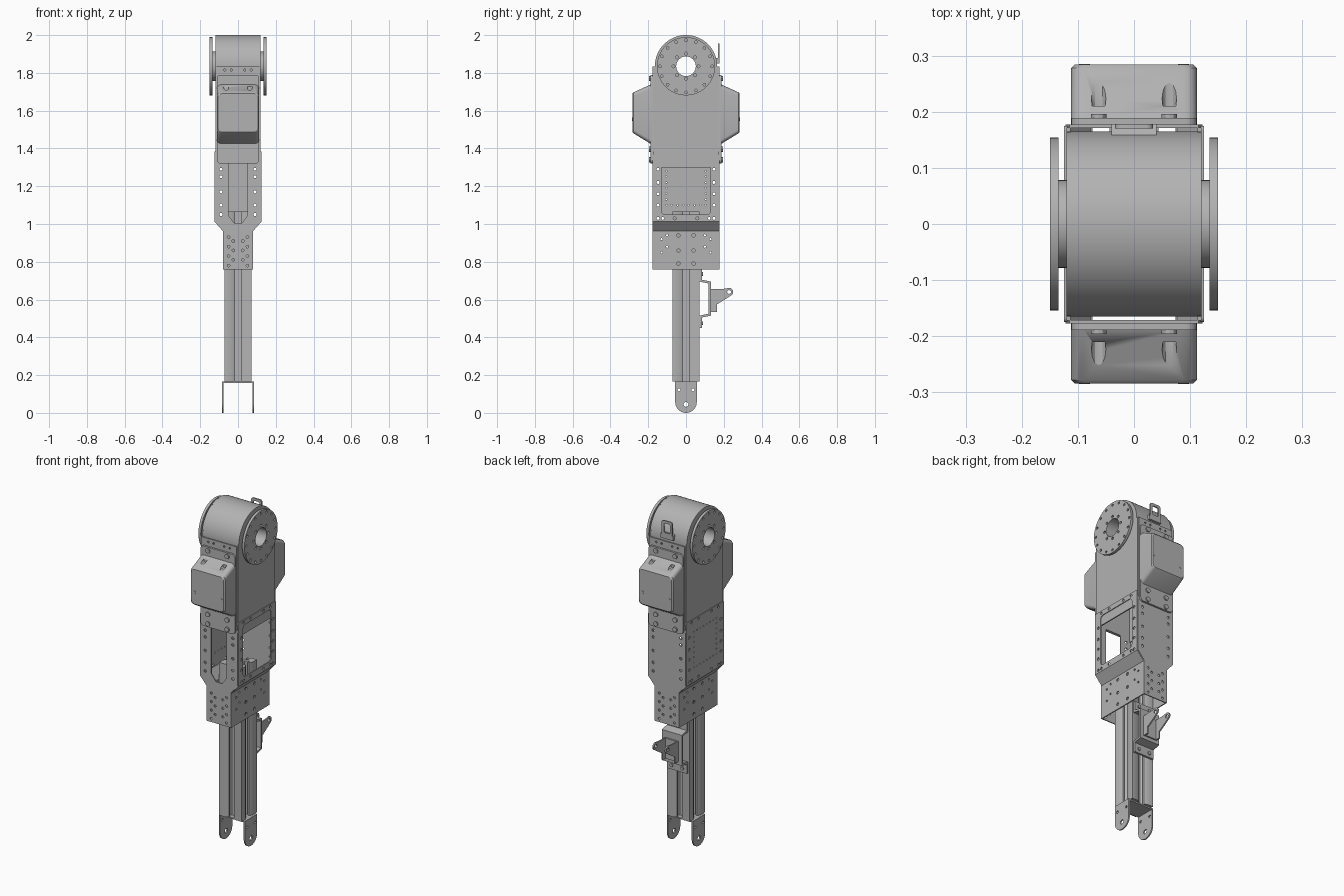
import bpy, bmesh
from math import sin, cos, pi, radians
from mathutils import Matrix

if "Cube" in bpy.data.objects:
    bpy.data.objects.remove(bpy.data.objects["Cube"])

grey = bpy.data.materials.new("machined grey")
grey.use_nodes = True
grey.diffuse_color = (0.45, 0.45, 0.45, 1)
grey.node_tree.nodes["Principled BSDF"].inputs["Base Color"].default_value = grey.diffuse_color

# Drawing planes: (right, up, normal) axes and the axis used for the offset
PLANES = {
    "side": (Matrix(((0, 0, 1), (1, 0, 0), (0, 1, 0))), 0),
    "front": (Matrix(((1, 0, 0), (0, 0, -1), (0, 1, 0))), 1),
    "top": (Matrix.Identity(3), 2),
}


def add_object(name, mesh):
    mesh.materials.clear()
    mesh.materials.append(grey)
    mesh.shade_smooth()
    mesh.set_sharp_from_angle(angle=radians(30))
    ob = bpy.data.objects.new(name, mesh)
    bpy.context.collection.objects.link(ob)
    return ob


def plate(name, plane, offset, thickness, loops):
    """Sheet part: the first loop is the outline, further loops are holes."""
    curve = bpy.data.curves.new(name, "CURVE")
    curve.dimensions = "2D"
    curve.fill_mode = "BOTH"
    curve.extrude = thickness / 2
    for loop in loops:
        spline = curve.splines.new("POLY")
        spline.points.add(len(loop) - 1)
        for point, (u, v) in zip(spline.points, loop):
            point.co = (u, v, 0, 1)
        spline.use_cyclic_u = True
    temp = bpy.data.objects.new("temp", curve)
    bpy.context.collection.objects.link(temp)
    deps = bpy.context.evaluated_depsgraph_get()
    mesh = bpy.data.meshes.new_from_object(temp.evaluated_get(deps))
    bpy.data.objects.remove(temp)
    rotation, axis = PLANES[plane]
    matrix = rotation.to_4x4()
    matrix[axis][3] = offset
    mesh.transform(matrix)
    bm = bmesh.new()
    bm.from_mesh(mesh)
    bmesh.ops.remove_doubles(bm, verts=bm.verts, dist=1e-5)
    bmesh.ops.recalc_face_normals(bm, faces=bm.faces)
    bm.to_mesh(mesh)
    bm.free()
    return add_object(name, mesh)


def arc(u, v, r, start=0, end=360, n=16):
    steps = [radians(start + (end - start) * i / n) for i in range(n + 1)]
    return [(u + r * cos(a), v + r * sin(a)) for a in steps]


def circle(u, v, r, n=12):
    return arc(u, v, r, n=n)[:-1]


def rounded(u, v0, v1, r):
    """Rectangle centred on u = 0 with rounded corners."""
    return (arc(u - r, v1 - r, r, 0, 90, 5) + arc(r - u, v1 - r, r, 90, 180, 5)
            + arc(r - u, v0 + r, r, 180, 270, 5) + arc(u - r, v0 + r, r, 270, 360, 5))


def pairs(us, vs, r):
    """Mirrored grid of round holes."""
    return [circle(s * u, v, r) for u in us for v in vs for s in (-1, 1)]


def ring(u, v, radius, count, r):
    return [circle(u + radius * cos(2 * pi * i / count), v + radius * sin(2 * pi * i / count), r)
            for i in range(count)]


AXLE = 1.835
SIDES = ((-1, "right"), (1, "left"))
ENDS = ((-1, "front"), (1, "back"))

# Slotted aluminium post
quarter = [(.072, .072), (.035, .072), (.016, .062), (.016, .052), (.036, .052), (.018, .03)]
quarter += [(-u, v) for u, v in reversed(quarter[1:])]
post, side = [], quarter
for turn in range(4):
    post += side
    side = [(-v, u) for u, v in side]
plate("slotted_post", "top", .615, .9, [post, circle(0, 0, .012)])

# Fork at the foot
plate("fork_bridge", "top", .161, .008, [[(-.085, -.057), (.085, -.057), (.085, .057), (-.085, .057)]])
for s, label in SIDES:
    cheek = arc(0, .057, .057, 180, 360, 24) + [(.057, .163), (-.057, .163)]
    plate(label + "_fork_cheek", "side", s * .081, .008,
          [cheek, circle(0, .045, .013)] + pairs([.037], [.122], .008))

# Sleeve sides, flared shoulders, lower and upper side panels
for s, label in SIDES:
    plate(label + "_sleeve_side", "side", s * .077, .006,
          [[(-.175, .76), (.175, .76), (.175, .965), (-.175, .965)]]
          + pairs([.04], [.79, .86, .94], .009) + pairs([.13], [.85, .92], .006)
          + pairs([.1], [.88, .94], .006))
    plate(label + "_shoulder", "front", 0, .35,
          [[(s * .074, .962), (s * .08, .962), (s * .1245, 1.013), (s * .1245, 1.02), (s * .118, 1.02)]])
    holes = pairs([.148], [1.03, 1.1, 1.16, 1.22, 1.29], .008)
    holes += pairs([.06, .123], [1.03, 1.37], .008)
    if s > 0:
        holes.append(rounded(.13, 1.05, 1.355, .02))
    else:
        holes += pairs([.105], [1.1 + i * .03 for i in range(8)], .004)
        holes += pairs([.015, .045, .075], [1.1, 1.31], .004)
    plate(label + "_lower_panel", "side", s * .1215, .006, [rounded(.175, 1.015, 1.385, .008)] + holes)
    cheek = [(-.172, 1.3), (.172, 1.3), (.172, AXLE)] + arc(0, AXLE, .165, 0, 180, 48) + [(-.172, AXLE)]
    plate(label + "_upper_panel", "side", s * .1165, .007, [cheek, circle(0, AXLE, .052, 32)])

# Front and back panels; the front one has a tall opening
for s, label in ENDS:
    half = [(.08, .76), (.08, .967), (.122, 1.017), (.122, 1.32), (.115, 1.38), (.115, 1.835)]
    outline = half + [(-u, v) for u, v in reversed(half)]
    holes = pairs([.05], [.78, .83, .88, .93], .007) + pairs([.025], [.81, .86, .91], .007)
    holes += pairs([.09], [1.05, 1.1, 1.17, 1.25, 1.29], .008)
    holes += pairs([.035, .07], [1.815], .006)
    if s < 0:
        gap = [(.05, 1.32), (.05, 1.045), (.02, 1.005)]
        holes.append(gap + [(-u, v) for u, v in reversed(gap)])
    plate(label + "_panel", "front", s * .1745, .006, [outline] + holes)


# Bulged motor covers with flanges and screws
def motor_cover(label, turn):
    bm = bmesh.new()
    loops = []
    for y, u, low, high in ((-.188, .112, 1.425, 1.738), (-.278, .112, 1.48, 1.697), (-.284, .106, 1.486, 1.69)):
        loops.append([bm.verts.new((x, y, z)) for x, z in rounded(u, low, high, .022)])
    for a, b in zip(loops, loops[1:]):
        for i in range(len(a)):
            j = (i + 1) % len(a)
            bm.faces.new((a[i], a[j], b[j], b[i]))
    bm.faces.new(loops[0])
    bm.faces.new(loops[-1])
    bmesh.ops.recalc_face_normals(bm, faces=bm.faces)
    mesh = bpy.data.meshes.new(label + "_motor_cover")
    bm.to_mesh(mesh)
    bm.free()
    cover = add_object(label + "_motor_cover", mesh)
    # Screw access pockets in the sloping top
    cutter = plate("pocket_cutter", "front", -.26, .1, pairs([.063], [1.722], .013))
    cutter.hide_render = True
    cut = cover.modifiers.new("pockets", "BOOLEAN")
    cut.operation = "DIFFERENCE"
    cut.object = cutter
    deps = bpy.context.evaluated_depsgraph_get()
    cover.data = bpy.data.meshes.new_from_object(cover.evaluated_get(deps))
    cover.modifiers.clear()
    bpy.data.objects.remove(cutter)
    flange = plate(label + "_cover_flange", "front", -.183, .012, [rounded(.112, 1.32, 1.79, .02)])
    screws = plate(label + "_flange_screws", "front", -.192, .008, pairs([.063], [1.34, 1.395, 1.77], .014))
    studs = plate(label + "_cover_screws", "front", -.282, .006, pairs([.088], [1.555], .01))
    for ob in (cover, flange, screws, studs):
        ob.data.transform(Matrix.Rotation(turn, 4, "Z"))


motor_cover("front", 0)
motor_cover("back", pi)

# Joint drum with hubs and bolted discs
bore = circle(0, AXLE, .052, 32)
plate("joint_drum", "side", 0, .226, [circle(0, AXLE, .165, 72), bore])
for s, label in SIDES:
    plate(label + "_hub", "side", s * .1275, .017, [circle(0, AXLE, .078, 48), bore])
    plate(label + "_joint_disc", "side", s * .1425, .015,
          [circle(0, AXLE, .154, 64), bore] + ring(0, AXLE, .138, 16, .007) + ring(0, AXLE, .067, 8, .008))

# Cable loop on the back of the drum
plate("cable_loop", "front", .174, .008, [rounded(.034, 1.85, 1.955, .012), rounded(.02, 1.885, 1.94, .008)])
plate("cable_loop_foot", "side", 0, .08, [[(.14, 1.85), (.178, 1.85), (.178, 1.875), (.14, 1.885)]])

# Hat-shaped bracket on the back of the post, carrying two ears
lower = [(.072, .45), (.084, .45), (.084, .505), (.132, .515)]
inner = [(.12, .525), (.072, .515)]
hat = lower + [(u, 1.21 - v) for u, v in reversed(lower)]
hat += [(u, 1.21 - v) for u, v in reversed(inner)] + inner
plate("hat_bracket", "side", 0, .13, [hat])
plate("ear_base", "front", .136, .008, [rounded(.044, .535, .655, .008)])
plate("bracket_screws", "front", .086, .008, pairs([.035], [.475, .735], .01))
for s, label in SIDES:
    ear = [(.132, .535), (.165, .535), (.165, .575), (.19, .59)]
    ear += arc(.228, .64, .022, -40, 110, 12) + [(.2, .657), (.132, .655)]
    plate(label + "_ear", "side", s * .04, .008, [ear, circle(.228, .64, .01)])
